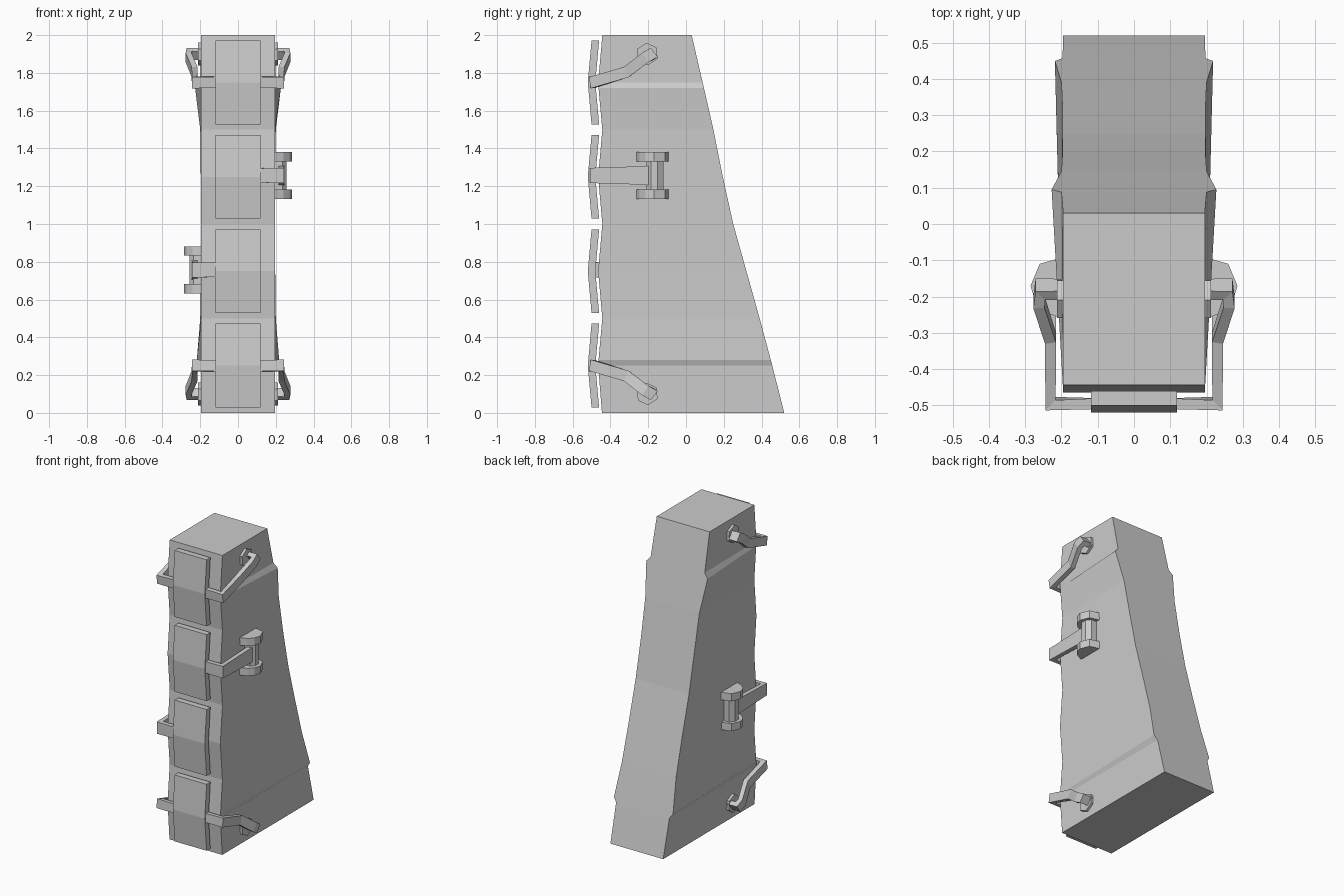
import bpy, bmesh
from math import sin, cos, pi
from mathutils import Vector

if "Cube" in bpy.data.objects:
    bpy.data.objects.remove(bpy.data.objects["Cube"])


def loft(name, rings):
    """Skin equal-sized vertex rings and cap both ends."""
    bm = bmesh.new()
    vs = [[bm.verts.new(p) for p in r] for r in rings]
    n = len(rings[0])
    for a, b in zip(vs, vs[1:]):
        for i in range(n):
            j = (i + 1) % n
            bm.faces.new((a[i], a[j], b[j], b[i]))
    bm.faces.new(vs[0])
    bm.faces.new(vs[-1])
    bmesh.ops.recalc_face_normals(bm, faces=bm.faces)
    me = bpy.data.meshes.new(name)
    bm.to_mesh(me)
    bm.free()
    ob = bpy.data.objects.new(name, me)
    bpy.context.collection.objects.link(ob)
    return ob


def strap(name, path, thick=0.03, sx=1, flip=False):
    """Flat band along (x, y, z, roll, width) points, optionally mirrored."""
    pts = [Vector(p[:3]) for p in path]
    rings = []
    for i, p in enumerate(path):
        a = (pts[i] - pts[max(i - 1, 0)]).normalized()
        b = (pts[min(i + 1, len(pts) - 1)] - pts[i]).normalized()
        t = (a + b).normalized()
        w = Vector((0, -sin(p[3]), cos(p[3])))
        n = w.cross(t).normalized()
        miter = 1 / max(t.dot(b if b.length else a), 0.75)
        w, n = w * p[4] / 2, n * thick / 2 * miter
        ring = []
        for v in (pts[i] + w + n, pts[i] + w - n, pts[i] - w - n, pts[i] - w + n):
            ring.append((v.x * sx, v.y, 2 - v.z if flip else v.z))
        rings.append(ring)
    return loft(name, rings)


# Tapered body: z, front y, back y, back half width
sections = [(0, -.445, .52, .195), (.25, -.465, .457, .197), (.28, -.463, .449, .218),
            (.5, -.443, .39, .2), (.75, -.465, .32, .197), (1, -.443, .25, .197),
            (1.25, -.465, .195, .197), (1.5, -.443, .145, .2), (1.72, -.463, .095, .227),
            (1.75, -.465, .088, .2), (2, -.443, .03, .195)]
loft("body", [[(-.195, f, z), (.195, f, z), (w, b, z), (-w, b, z)]
              for z, f, b, w in sections])

# Bent front plates
for k in range(4):
    z = .25 + .5 * k
    rings = []
    for dz, y in ((-.222, -.5), (0, -.52), (.222, -.5)):
        rings.append([(-.118, y, z + dz), (.118, y, z + dz),
                      (.118, y + .04, z + dz), (-.118, y + .04, z + dz)])
    loft("front_plate_%d" % (k + 1), rings)

# Corner straps ending in hexagonal anchors
corner = [(.1, -.495, 1.75, 0, .06), (.23, -.495, 1.75, .15, .06),
          (.23, -.315, 1.805, .45, .06), (.262, -.215, 1.882, .6, .06),
          (.258, -.18, 1.9, .65, .06), (.19, -.18, 1.9, .65, .055)]
for sx in (-1, 1):
    for flip in (False, True):
        tag = ("left" if sx < 0 else "right") + ("_lower" if flip else "_upper")
        strap("corner_strap_" + tag, corner, .03, sx, flip)
        zc = .1 if flip else 1.9
        hexa = [[(sx * x, -.205 + .06 * cos(i * pi / 3 + .6), zc + .06 * sin(i * pi / 3 + .6))
                 for i in range(6)] for x in (.19, .212)]
        loft("anchor_" + tag, hexa)

# Side straps wrapped on a vertical post with two end blocks
block = [(.19, -.265), (.24, -.245), (.272, -.215), (.285, -.17), (.26, -.11), (.19, -.09)]
post = [(.19, -.21), (.235, -.21), (.258, -.185), (.258, -.15), (.235, -.12), (.19, -.12)]
for sx, z, side in ((1, 1.257, "right"), (-1, .757, "left")):
    strap("side_strap_" + side,
          [(.1, -.495, z, 0, .075), (.23, -.495, z, 0, .08), (.23, -.19, z, 0, .1)], .03, sx)
    for prof, lo, hi, nm in ((post, -.09, .09, "post"), (block, .075, .125, "top_block"),
                             (block, -.125, -.075, "bottom_block")):
        loft(side + "_" + nm, [[(sx * x, y, z + h) for x, y in prof] for h in (lo, hi)])
